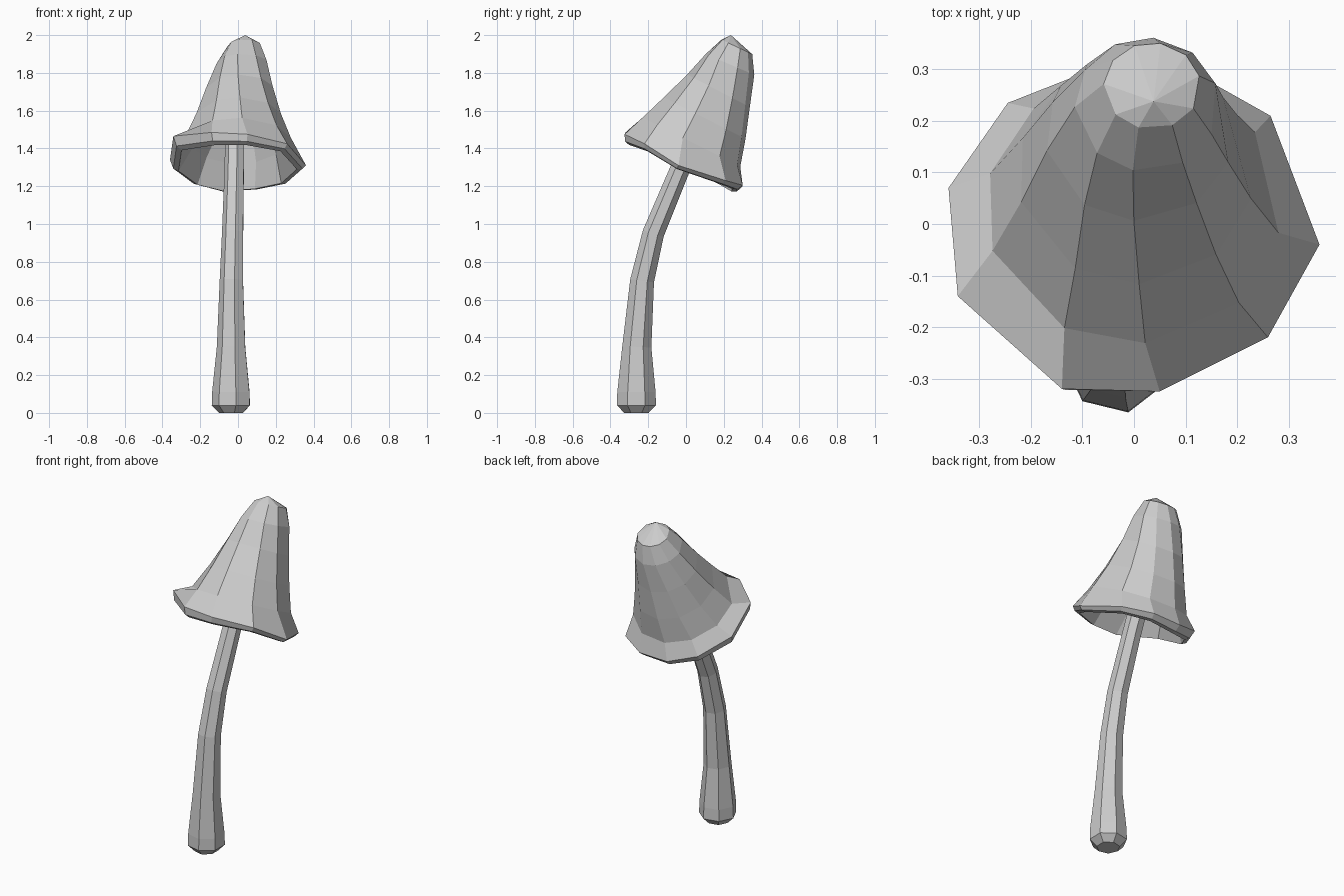
import bpy, bmesh, math
from mathutils import Vector

cube = bpy.data.objects.get("Cube")
if cube:
    bpy.data.objects.remove(cube, do_unlink=True)

grey = bpy.data.materials.new("plain grey")
grey.use_nodes = True
grey.diffuse_color = (0.6, 0.6, 0.6, 1)
grey.node_tree.nodes["Principled BSDF"].inputs["Base Color"].default_value = (0.6, 0.6, 0.6, 1)


def loft(name, rings, start_cap=None, end_cap=None):
    """Skin a list of equal-length rings; a cap is a point (fan) or 'flat'."""
    bm = bmesh.new()
    loops = [[bm.verts.new(p) for p in ring] for ring in rings]
    n = len(loops[0])
    for a, b in zip(loops, loops[1:]):
        for i in range(n):
            j = (i + 1) % n
            bm.faces.new((a[i], a[j], b[j], b[i]))
    for loop, cap in ((loops[0], start_cap), (loops[-1], end_cap)):
        if cap == "flat":
            bm.faces.new(loop)
        elif cap is not None:
            tip = bm.verts.new(cap)
            for i in range(n):
                bm.faces.new((loop[i], loop[(i + 1) % n], tip))
    bmesh.ops.recalc_face_normals(bm, faces=bm.faces)
    mesh = bpy.data.meshes.new(name)
    bm.to_mesh(mesh)
    bm.free()
    mesh.materials.append(grey)
    obj = bpy.data.objects.new(name, mesh)
    bpy.context.collection.objects.link(obj)
    return obj


# Stem: seven-sided tube swept along a bent path (x, y, z, radius)
SIDES = 7
path = [(-0.033, -0.262, 0.0, 0.066), (-0.033, -0.262, 0.04, 0.106),
        (-0.033, -0.262, 0.11, 0.104), (-0.033, -0.26, 0.35, 0.079),
        (-0.032, -0.232, 0.70, 0.065), (-0.026, -0.173, 0.95, 0.059),
        (-0.018, -0.04, 1.27, 0.054), (-0.014, 0.06, 1.50, 0.053),
        (0.0, 0.14, 1.66, 0.045)]
points = [Vector(p[:3]) for p in path]
stem_rings = []
for k, p in enumerate(points):
    along = (points[min(k + 1, len(points) - 1)] - points[max(k - 1, 0)]).normalized()
    side = Vector((1, 0, 0))
    side = (side - along * side.dot(along)).normalized()
    other = along.cross(side)
    stem_rings.append([p + path[k][3] * (side * math.cos(a) + other * math.sin(a))
                       for a in (math.radians(-78 + 360 / SIDES * i) for i in range(SIDES))])
loft("stem", stem_rings, "flat", "flat")

# Cap: wavy ten-sided rim
rim = [Vector(p) for p in (
    (0.05, -0.325, 1.475), (0.26, -0.22, 1.425), (0.36, -0.04, 1.31),
    (0.265, 0.21, 1.23), (0.105, 0.30, 1.205), (-0.08, 0.30, 1.2),
    (-0.245, 0.235, 1.25), (-0.36, 0.07, 1.34), (-0.342, -0.14, 1.465),
    (-0.14, -0.32, 1.485))]
middle = sum(rim, Vector()) / len(rim)
angles = [math.atan2(p.y, p.x) for p in rim]


def tilted_ring(cx, cy, cz, rx, ry, slope, twist, scale=1.0):
    """Leaning oval ring whose corners follow the rim, turned by a twist."""
    ring = []
    for a in angles:
        a += math.radians(twist)
        dy = ry * scale * math.sin(a)
        ring.append(Vector((cx + rx * scale * math.cos(a), cy + dy, cz + slope * dy)))
    return ring


def lip_ring(scale, drop):
    """Copy of the rim, shrunk and dropped along the leaning axis, thicker on its right."""
    return [middle + (p - middle) * scale + Vector((0, -0.43, -0.9)) * drop * (1 - 1.2 * p.x)
            for p in rim]


# Bell rings: centre, half widths, slope, twist
bell = [(-0.002, 0.03, 1.432, 0.287, 0.262, -0.5, -4),
        (0.003, 0.10, 1.56, 0.23, 0.217, -0.51, -7),
        (0.01, 0.172, 1.705, 0.182, 0.166, -0.52, -12),
        (0.025, 0.232, 1.845, 0.14, 0.13, -0.43, -20),
        (0.035, 0.268, 1.938, 0.094, 0.084, -0.47, -25)]

# Hollow inside, then the lip, then the outer bell up to the tip
inside = [tilted_ring(*b, scale=s) for b, s in zip(bell[1::-1], (0.7, 0.86))]
lip = [lip_ring(0.87, 0.046), lip_ring(0.95, 0.036), rim]
outside = [tilted_ring(*b) for b in bell]
loft("cap", inside + lip + outside, (0.005, 0.14, 1.64), (0.038, 0.238, 2.0))
